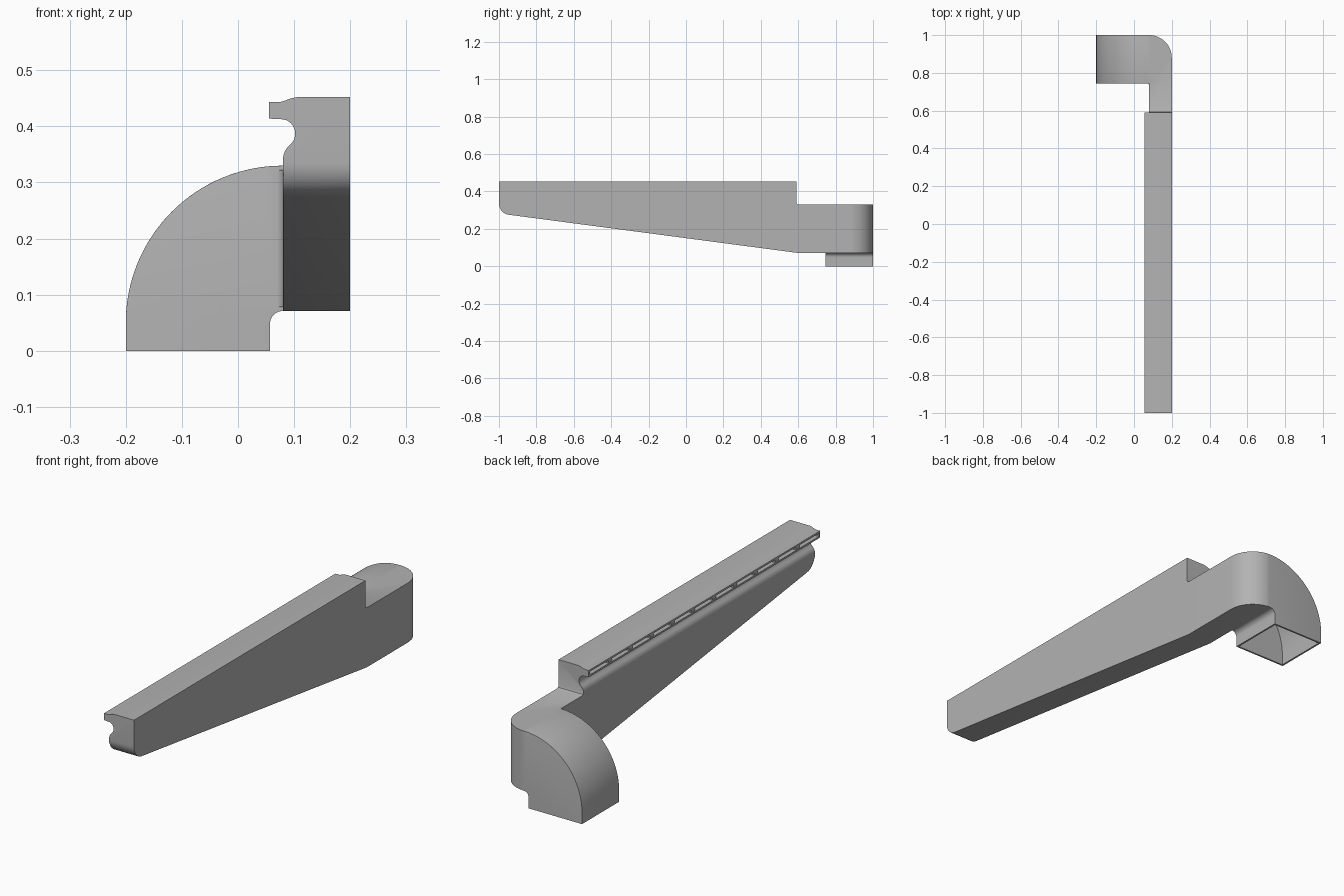
import bpy, bmesh, math
from mathutils import Vector

if "Cube" in bpy.data.objects:
    bpy.data.objects.remove(bpy.data.objects["Cube"], do_unlink=True)

WALL = 0.008
grey = bpy.data.materials.new("plain_grey")
grey.use_nodes = True
grey.diffuse_color = (0.45, 0.45, 0.45, 1)
grey.node_tree.nodes["Principled BSDF"].inputs["Base Color"].default_value = (0.45, 0.45, 0.45, 1)


def arc(cx, cy, r, a0, a1, n=12):
    steps = [math.radians(a0 + (a1 - a0) * i / n) for i in range(n + 1)]
    return [(cx + r * math.cos(a), cy + r * math.sin(a)) for a in steps]


def prism(name, profile, axis, lo, hi):
    """Extrude a 2D profile along an axis: x takes (y, z), y takes (x, z), z takes (x, y)."""
    place = {"x": lambda a, b: (lo, a, b), "y": lambda a, b: (a, lo, b), "z": lambda a, b: (a, b, lo)}[axis]
    bm = bmesh.new()
    face = bm.faces.new([bm.verts.new(place(a, b)) for a, b in profile])
    new = bmesh.ops.extrude_face_region(bm, geom=[face])["geom"]
    shift = Vector([(hi - lo) * (axis == k) for k in "xyz"])
    bmesh.ops.translate(bm, vec=shift, verts=[v for v in new if isinstance(v, bmesh.types.BMVert)])
    bmesh.ops.recalc_face_normals(bm, faces=bm.faces)
    mesh = bpy.data.meshes.new(name)
    bm.to_mesh(mesh)
    bm.free()
    mesh.materials.append(grey)
    ob = bpy.data.objects.new(name, mesh)
    bpy.context.collection.objects.link(ob)
    return ob


def combine(ob, other, operation):
    mod = ob.modifiers.new("combine", "BOOLEAN")
    mod.operation, mod.object, mod.solver = operation, other, "EXACT"
    bpy.context.view_layer.update()
    bpy.context.view_layer.objects.active = ob
    bpy.ops.object.modifier_apply(modifier=mod.name)
    bpy.data.objects.remove(other, do_unlink=True)
    bpy.context.view_layer.update()


def round_edges(ob, rule, radius):
    bm = bmesh.new()
    bm.from_mesh(ob.data)
    bmesh.ops.bevel(bm, geom=[e for e in bm.edges if rule(e)], offset=radius,
                    segments=4, profile=0.5, affect="EDGES", clamp_overlap=True)
    bm.to_mesh(ob.data)
    bm.free()


def make_arm(name, section, t):
    """Cross-section trimmed by the tapering side outline and the rounded plan corner."""
    arm = prism(name, section, "y", -1.1, 1.1)
    side = [(-1 + t, 0.452 - t), (0.59 - t, 0.452 - t), (0.59 - t, 0.34 - t),
            (0.593 - t, 0.333 - t), (0.6 - t, 0.33 - t),
            (1.05, 0.33 - t), (1.05, 0.071 + t), (0.6, 0.071 + t)]
    side += arc(-0.94 + t, 0.335 + t, 0.06, 262, 180, 8)
    combine(arm, prism("side_trim", side, "x", -0.5, 0.5), "INTERSECT")
    plan = [(-0.4, -1.2), (0.2 - t, -1.2)] + arc(0.08, 0.88, 0.12 - t, 0, 90) + [(-0.4, 1 - t)]
    combine(arm, prism("plan_trim", plan, "z", -0.2, 0.7), "INTERSECT")
    return arm


def make_hood(name, t, bottom, end):
    """Quarter-round hood that turns the duct down to its inlet."""
    prof = [(-0.2 + t, bottom), (0.057 - t, bottom)]
    prof += arc(0.08, 0.048, 0.023 + t, 180, 90, 8)
    prof += [(end, 0.071 + t), (end, 0.33 - t)]
    prof += arc(0.08, 0.05, 0.28 - t, 90, 180, 32)
    return prism(name, prof, "y", 0.745 + t, 1 - t)


# Outer arm with its lipped air outlet
outer_section = [(0.2, 0), (0.2, 0.5), (0.105, 0.5), (0.105, 0.452), (0.095, 0.45), (0.078, 0.444),
                 (0.068, 0.443), (0.055, 0.443), (0.055, 0.414), (0.066, 0.413)]
outer_section += arc(0.076, 0.387, 0.026, 80, -45, 10)
outer_section += arc(0.115, 0.34, 0.035, 140, 180, 6) + [(0.08, 0)]
duct = make_arm("air_duct", outer_section, 0)
round_edges(duct, lambda e: all(abs(v.co.x - 0.08) < 1e-4 for v in e.verts)
            and any(f.normal.z < -0.4 for f in e.link_faces), 0.01)

# Hood with softened curved rims, and the small fillet where it meets the arm
hood = make_hood("hood", 0, 0, 0.092)


def curved_rim(e):
    mid = (e.verts[0].co + e.verts[1].co) / 2
    on_end = abs(e.verts[0].co.y - e.verts[1].co.y) < 1e-5
    return on_end and mid.x < 0.08 and mid.z > 0.001 and not (mid.x > 0.05 and mid.z < 0.1)


round_edges(hood, curved_rim, 0.012)
combine(duct, hood, "UNION")
corner = [(0.084, 0.75), (0.065, 0.75)] + arc(0.065, 0.73, 0.015, 90, 0, 6) + [(0.084, 0.73)]
combine(duct, prism("corner_fillet", corner, "z", 0.078, 0.322), "UNION")

# Hollow inside, open at the inlet and along the outlet slot
inner_section = [(0.192, 0), (0.192, 0.5), (0.108, 0.5), (0.106, 0.443), (0.08, 0.435), (0.03, 0.435),
                 (0.03, 0.422), (0.07, 0.421)]
inner_section += arc(0.076, 0.387, 0.034, 75, -45, 10)
inner_section += arc(0.115, 0.34, 0.027, 140, 180, 6) + [(0.088, 0)]
hollow = make_arm("hollow", inner_section, WALL)
combine(hollow, make_hood("inlet_hollow", WALL, -0.05, 0.1), "UNION")
combine(duct, hollow, "DIFFERENCE")

# Small ribs spaced along the outlet slot
RIBS = 10
for i in range(RIBS):
    y = -0.992 + 1.574 * (i + 1) / (RIBS + 1)
    rib = [(0.058, 0.419), (0.09, 0.417), (0.09, 0.441), (0.058, 0.438)]
    prism("slot_rib", rib, "y", y - 0.012, y + 0.012)

# Smooth curved surfaces, crisp corners
bpy.context.view_layer.update()
bpy.ops.object.select_all(action="DESELECT")
duct.select_set(True)
bpy.context.view_layer.objects.active = duct
bpy.ops.object.shade_smooth_by_angle(angle=math.radians(35))
